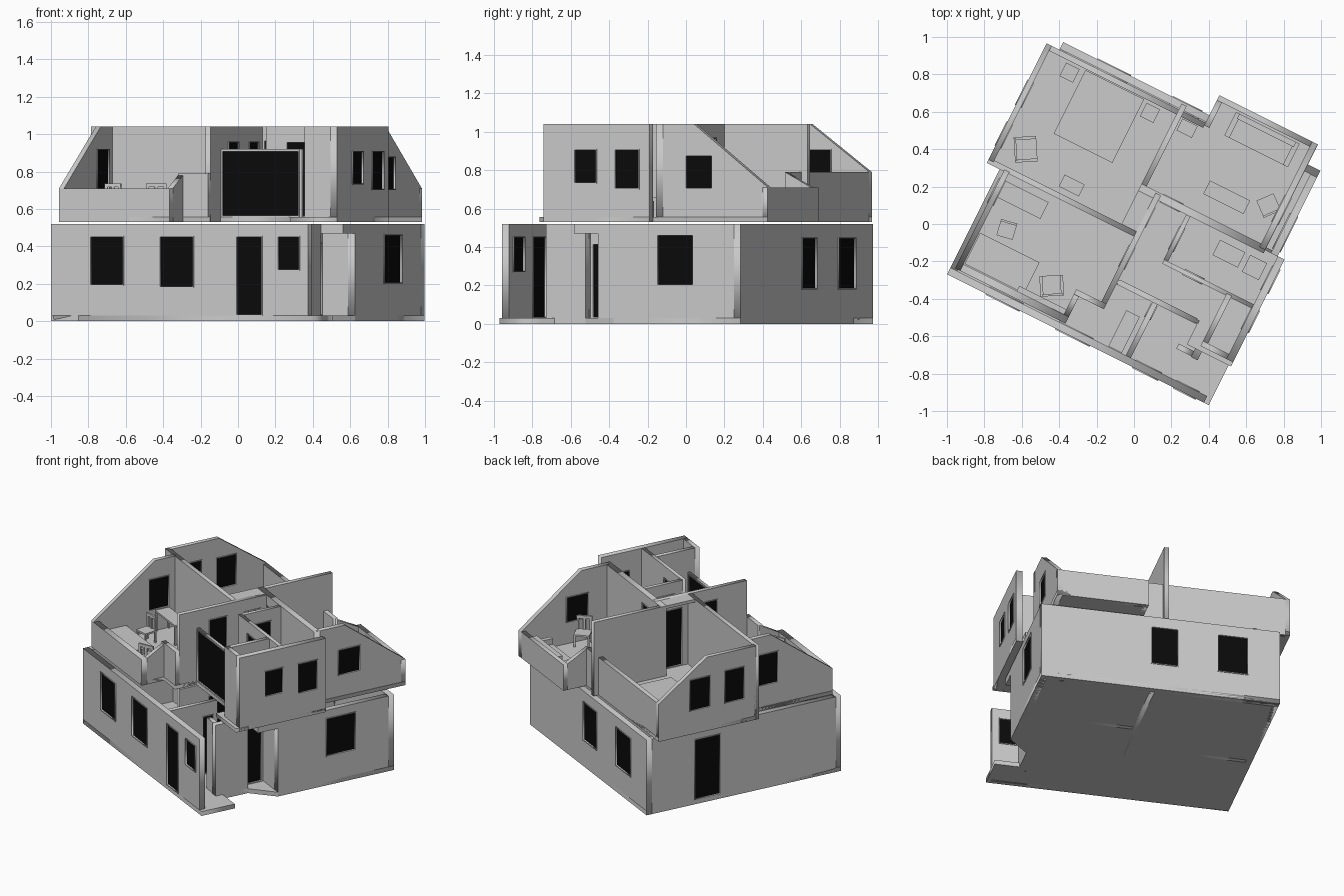
import bpy, math
from mathutils import Matrix, Vector

if "Cube" in bpy.data.objects:
    bpy.data.objects.remove(bpy.data.objects["Cube"])

# House is laid out in its own u/v plan axes and turned on the grid
TURN = Matrix.Rotation(-math.atan2(1, 2), 4, 'Z')
black = bpy.data.materials.new("dark_glass")
black.diffuse_color = (0.003, 0.003, 0.003, 1)
black.use_nodes = True
black.node_tree.nodes["Principled BSDF"].inputs["Base Color"].default_value = black.diffuse_color
FRAMES = {'u': Matrix(((1, 0, 0, 0), (0, 0, -1, 0), (0, 1, 0, 0), (0, 0, 0, 1))),
          'v': Matrix(((0, 0, 1, 0), (1, 0, 0, 0), (0, 1, 0, 0), (0, 0, 0, 1))),
          'z': Matrix.Identity(4)}


def plate(name, loops, thick, axis, pos):
    """Filled outline with holes, given a thickness, standing along an axis."""
    cu = bpy.data.curves.new(name, 'CURVE')
    cu.dimensions, cu.fill_mode, cu.extrude = '2D', 'BOTH', thick / 2
    for pts in loops:
        sp = cu.splines.new('POLY')
        sp.points.add(len(pts) - 1)
        for p, c in zip(sp.points, pts):
            p.co = (c[0], c[1], 0, 1)
        sp.use_cyclic_u = True
    tmp = bpy.data.objects.new(name, cu)
    bpy.context.collection.objects.link(tmp)
    dg = bpy.context.evaluated_depsgraph_get()
    me = bpy.data.meshes.new_from_object(tmp.evaluated_get(dg))
    bpy.data.objects.remove(tmp)
    ob = bpy.data.objects.new(name, me)
    bpy.context.collection.objects.link(ob)
    off = {'u': (0, pos, 0), 'v': (pos, 0, 0), 'z': (0, 0, pos)}[axis]
    ob.matrix_world = TURN @ Matrix.Translation(off) @ FRAMES[axis]
    return ob


def rect(a0, a1, b0, b1):
    return [(a0, b0), (a1, b0), (a1, b1), (a0, b1)]


def box(name, u0, u1, v0, v1, z0, z1, mat=None):
    me = bpy.data.meshes.new(name)
    vs = [(u, v, z) for z in (z0, z1) for u, v in ((u0, v0), (u1, v0), (u1, v1), (u0, v1))]
    me.from_pydata(vs, [], [(3, 2, 1, 0), (4, 5, 6, 7), (0, 1, 5, 4),
                            (1, 2, 6, 5), (2, 3, 7, 6), (3, 0, 4, 7)])
    ob = bpy.data.objects.new(name, me)
    bpy.context.collection.objects.link(ob)
    ob.matrix_world = TURN
    if mat:
        me.materials.append(mat)
    return ob


def wall(name, axis, pos, outline, holes=(), t=0.04):
    """Wall with openings; each opening gets a trim and a dark pane."""
    plate(name, [outline] + [rect(*h) for h in holes], t, axis, pos)
    for a0, a1, z0, z1 in holes:
        w = 0.006
        plate(name + "_trim", [rect(a0, a1, z0, z1), rect(a0 + w, a1 - w, z0 + w, z1 - w)],
              t + 0.01, axis, pos)
        d = t * 0.35
        p = (a0 + w, a1 - w, pos - d, pos + d) if axis == 'u' else (pos - d, pos + d, a0 + w, a1 - w)
        box(name + "_pane", *p, z0 + w, z1 - w, black)


# Ground floor slab
plate("ground_slab", [[(-.773, -.688), (.79, -.688), (.79, -.45), (.63, -.45), (.63, -.27),
                       (.764, -.13), (.764, .70), (-.773, .70)]], .03, 'z', .015)
G = (0.0, 0.52)
# Ground floor outer walls
wall("ground_front_wall", 'u', -.668, rect(-.773, .762, *G),
     [(-.54, -.338, .19, .455), (-.126, .081, .18, .455), (.333, .49, .03, .455), (.579, .715, .27, .455)])
wall("ground_back_wall", 'u', .68, rect(-.773, .764, *G), [(-.57, -.37, .18, .45), (-.12, .058, .18, .45)])
wall("ground_left_wall", 'v', -.753, rect(-.65, .66, *G), [(.172, .358, .03, .45)])
wall("ground_right_wall", 'v', .744, rect(-.13, .66, *G), [(.214, .427, .20, .465)])
# Porch recess
wall("porch_return_wall", 'u', -.11, rect(.55, .724, *G))
wall("porch_side_wall", 'v', .61, rect(-.5, -.27, *G))
wall("porch_front_wall", 'u', -.48, rect(.50, .59, *G), t=.03)
wall("porch_jamb", 'u', -.285, rect(.54, .59, *G), t=.03)
wall("entrance_door_wall", 'v', .55, rect(-.27, -.13, *G), [(-.26, -.14, .03, .42)])
box("porch_lintel", .57, .764, -.27, -.13, .47, .52)
# Ground floor partitions
wall("ground_hall_wall", 'v', .29, rect(-.648, -.31, *G), [(-.42, -.34, .03, .43)], t=.03)
wall("ground_room_wall", 'v', .04, rect(-.45, .66, *G), [(-.24, -.11, .03, .43)], t=.03)
wall("ground_cross_wall", 'u', -.05, rect(-.733, .025, *G), t=.03)
wall("ground_rear_wall", 'u', .19, rect(.055, .724, *G), t=.03)
box("ground_bench", .17, .25, -.645, -.43, .03, .16)

# Upper floor slab
plate("upper_slab", [[(-.75, -.64), (-.09, -.64), (-.09, -.48), (.06, -.48), (.06, -.33), (.54, -.33),
                      (.54, -.45), (.805, -.45), (.805, .19), (.69, .19), (.69, .82), (.1, .82),
                      (.1, .655), (-.85, .655), (-.85, -.04), (-.75, -.04)]], .026, 'z', .543)
B, LOW, TOP = .53, .71, 1.04
# Upper outer walls with roof-slope tops
wall("front_room_low_wall", 'u', -.62, rect(-.75, -.09, B, LOW))
wall("front_room_gable", 'v', -.735, [(-.64, B), (-.05, B), (-.05, TOP), (-.20, TOP), (-.64, LOW)],
     [(-.25, -.10, .70, .92)], t=.03)
wall("front_room_return", 'v', -.105, [(-.60, B), (-.46, B), (-.46, .79), (-.60, LOW)], t=.03)
wall("front_room_step", 'u', -.465, rect(-.12, .06, B, .79), t=.03)
wall("back_left_gable", 'v', -.835, [(-.04, B), (.655, B), (.655, .79), (.31, TOP), (-.04, TOP)],
     [(.043, .186, .69, .92), (.286, .436, .69, .91)], t=.03)
wall("back_left_low_wall", 'u', .64, rect(-.82, .10, B, .79), t=.03)
wall("back_right_low_wall", 'u', .805, rect(.10, .69, B, LOW), t=.03)
wall("back_right_gable", 'v', .672, [(.19, B), (.82, B), (.82, LOW), (.39, TOP), (.19, TOP)],
     [(.34, .50, .70, .88)], t=.034)
wall("back_right_return", 'v', .115, [(.64, B), (.79, B), (.79, LOW), (.64, .79)], t=.03)
wall("bath_right_wall", 'v', .785, rect(-.425, .19, B, TOP), [(-.248, -.114, .73, .91), (-.013, .132, .70, .91)])
wall("bath_front_wall", 'u', -.41, rect(.61, .765, B, TOP), t=.03)
wall("bath_side_wall", 'v', .625, rect(-.395, -.11, B, TOP), t=.03)
# Upper inner walls
wall("cross_wall", 'u', -.045, rect(-.85, .03, B, TOP), t=.03)
wall("hall_left_wall", 'v', .045, rect(-.45, .20, B, TOP), [(-.24, -.11, .56, .96), (.01, .13, .56, .96)], t=.03)
wall("hall_rear_wall", 'u', .19, rect(-.06, .69, B, TOP), [(.07, .19, .56, .97)], t=.04)
wall("bedroom_divider", 'v', -.045, rect(.17, .69, B, TOP), t=.03)
wall("bath_divider", 'u', -.11, rect(.23, .765, B, TOP), [(.35, .47, .56, .96)], t=.025)
wall("bath_hall_wall", 'v', .24, rect(-.1, .17, B, TOP), [(-.04, .10, .56, .96)], t=.025)
# Tall hall window
wall("hall_window", 'u', -.315, rect(.06, .545, .555, .92), [(.066, .53, .558, .914)], t=.02)
box("ceiling_piece", -.06, .045, -.03, .19, 1.02, 1.04)

F = .556


def chair(name, u, v, yaw, w=.09, seat_h=.085, arms=False):
    """Four-legged chair facing local +v."""
    m = Matrix.Translation((u, v, 0)) @ Matrix.Rotation(math.radians(yaw), 4, 'Z')
    h, z = w / 2, F + seat_h
    parts = [("seat", -h, h, -h, h, z - .012, z)]
    parts += [("back_slat", x - .008, x + .008, -h, -h + .01, z, z + .085) for x in (-h + .008, 0, h - .008)]
    parts += [("back_rail", -h, h, -h, -h + .012, z + .075, z + .095)]
    parts += [("leg", x - .005, x + .005, y - .005, y + .005, F, z)
              for x in (-h + .006, h - .006) for y in (-h + .006, h - .006)]
    if arms:
        parts += [("arm", x - .008, x + .008, -h, h, z, z + .04) for x in (-h, h)]
    for n, *d in parts:
        box(name + "_" + n, *d).matrix_world = TURN @ m


def table(name, u0, u1, v0, v1, h):
    box(name + "_top", u0, u1, v0, v1, F + h - .012, F + h)
    for u in (u0, u1 - .012):
        for v in (v0, v1 - .012):
            box(name + "_leg", u, u + .012, v, v + .012, F, F + h - .012)


# Furniture
chair("desk_chair", -.595, -.33, 190)
chair("front_chair", -.246, -.492, 30, w=.11, arms=True)
chair("lounge_chair", .60, .41, 50, w=.10)
chair("arm_chair", -.697, .098, -60, w=.12, arms=True)
table("desk", -.72, -.46, -.20, -.10, .14)
table("side_table", -.02, .07, .55, .62, .10)
table("low_table", .26, .50, .31, .39, .08)
box("front_bed", -.715, -.36, -.595, -.41, F, .64)
box("wall_bench", -.40, -.12, -.60, -.57, F, .68)
box("double_bed", -.60, -.25, .24, .62, F, .64)
for u in (-.71, -.23):
    box("nightstand", u, u + .08, .53, .61, F, .64)
box("bedroom_chest", -.45, -.33, .0, .07, F, .63)
# Sofa
box("sofa_base", .24, .58, .64, .77, F, .62)
box("sofa_back", .24, .58, .75, .78, F, .70)
for u in (.22, .57):
    box("sofa_arm", u, u + .03, .64, .78, F, .66)
# Bathroom fixtures
box("bath_basin", .45, .60, .04, .13, F, .66)
box("bath_unit", .63, .73, .03, .13, F, .64)
